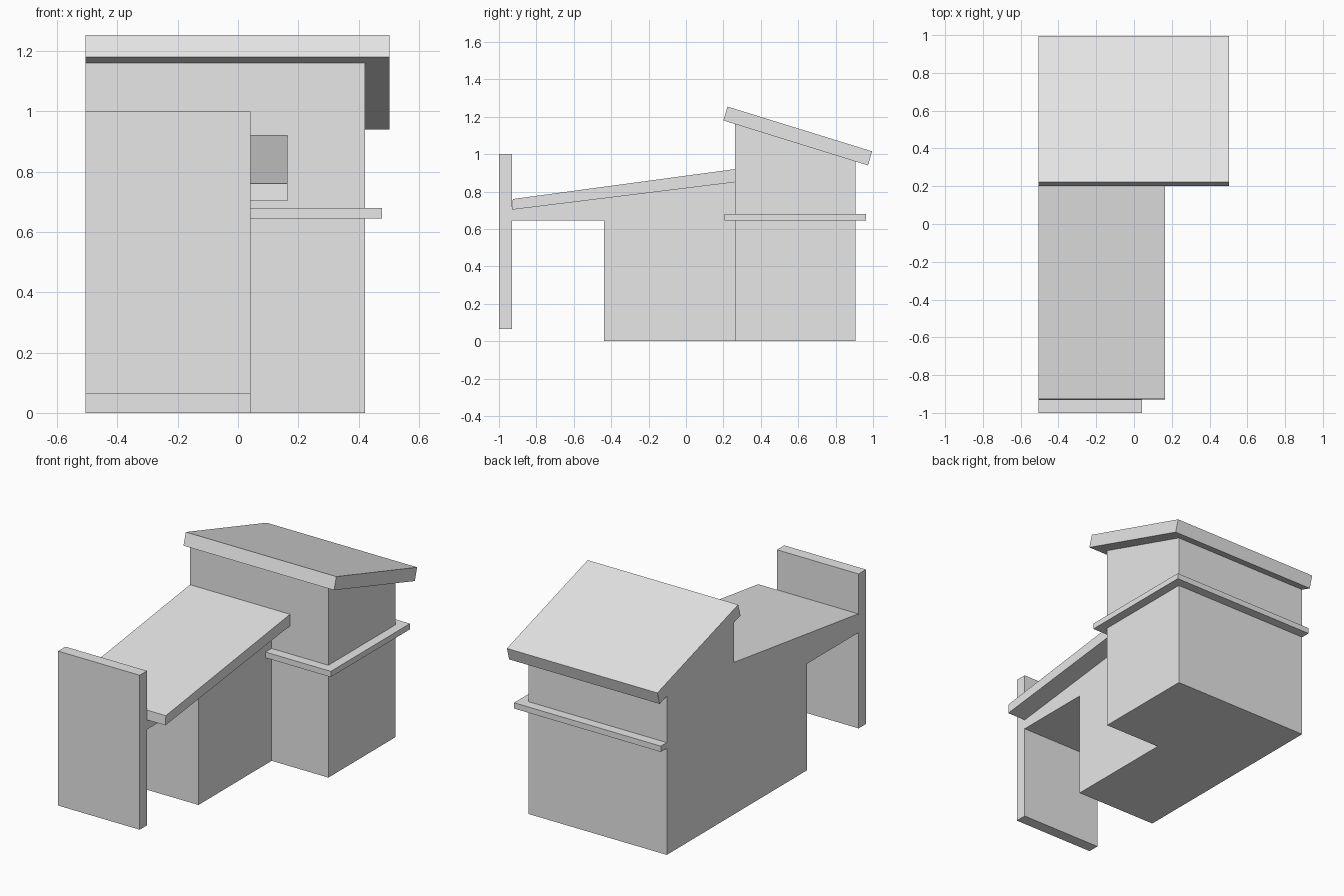
import bpy, bmesh
from mathutils import Vector

cube = bpy.data.objects.get("Cube")
if cube:
    bpy.data.objects.remove(cube, do_unlink=True)

grey = bpy.data.materials.new("plain_grey")
grey.use_nodes = True
grey.diffuse_color = (0.8, 0.8, 0.8, 1)
grey.node_tree.nodes["Principled BSDF"].inputs["Base Color"].default_value = (0.8, 0.8, 0.8, 1)


def extrude(name, points, direction):
    """Extrude a flat outline along a vector into a closed solid."""
    bm = bmesh.new()
    face = bm.faces.new([bm.verts.new(p) for p in points])
    result = bmesh.ops.extrude_face_region(bm, geom=[face], use_keep_orig=True)
    moved = [g for g in result["geom"] if isinstance(g, bmesh.types.BMVert)]
    bmesh.ops.translate(bm, verts=moved, vec=Vector(direction))
    bmesh.ops.recalc_face_normals(bm, faces=bm.faces)
    mesh = bpy.data.meshes.new(name)
    bm.to_mesh(mesh)
    bm.free()
    mesh.materials.append(grey)
    obj = bpy.data.objects.new(name, mesh)
    bpy.context.collection.objects.link(obj)
    return obj


def side_profile(name, outline, x0, x1):
    return extrude(name, [(x0, y, z) for y, z in outline], (x1 - x0, 0, 0))


def plan_profile(name, outline, z0, z1):
    return extrude(name, [(x, y, z0) for x, y in outline], (0, 0, z1 - z0))


LEFT = -0.505    # flush wall shared by all parts
INNER = 0.042    # side of the front wing
OUTER = 0.422    # side of the main block
FRONT, BACK = 0.262, 0.905

# Tall main block with a sloping top
side_profile("main_block", [(FRONT, 0), (BACK, 0), (BACK, 0.962), (FRONT, 1.161)], LEFT, OUTER)

# Lower wing, overhanging towards the front panel
side_profile("front_wing", [(-0.93, 0.645), (-0.438, 0.645), (-0.438, 0),
                            (FRONT, 0), (FRONT, 0.85), (-0.93, 0.703)], LEFT, INNER)

# Sloping slab over the wing
side_profile("wing_roof", [(-0.93, 0.703), (FRONT, 0.85), (FRONT, 0.92), (-0.926, 0.76)], LEFT, 0.165)

# Tilted slab over the main block
side_profile("main_roof", [(0.2, 1.18), (0.973, 0.94), (0.995, 1.015), (0.222, 1.254)], LEFT, 0.503)

# Free-standing panel at the front
side_profile("front_panel", [(-1, 0.065), (-0.93, 0.065), (-0.93, 1), (-1, 1)], LEFT, INNER)

# Thin ledge wrapping the front, side and back of the main block
plan_profile("ledge", [(INNER, 0.205), (0.478, 0.205), (0.478, 0.962), (LEFT, 0.962),
                       (LEFT, BACK), (OUTER, BACK), (OUTER, FRONT), (INNER, FRONT)], 0.645, 0.68)
